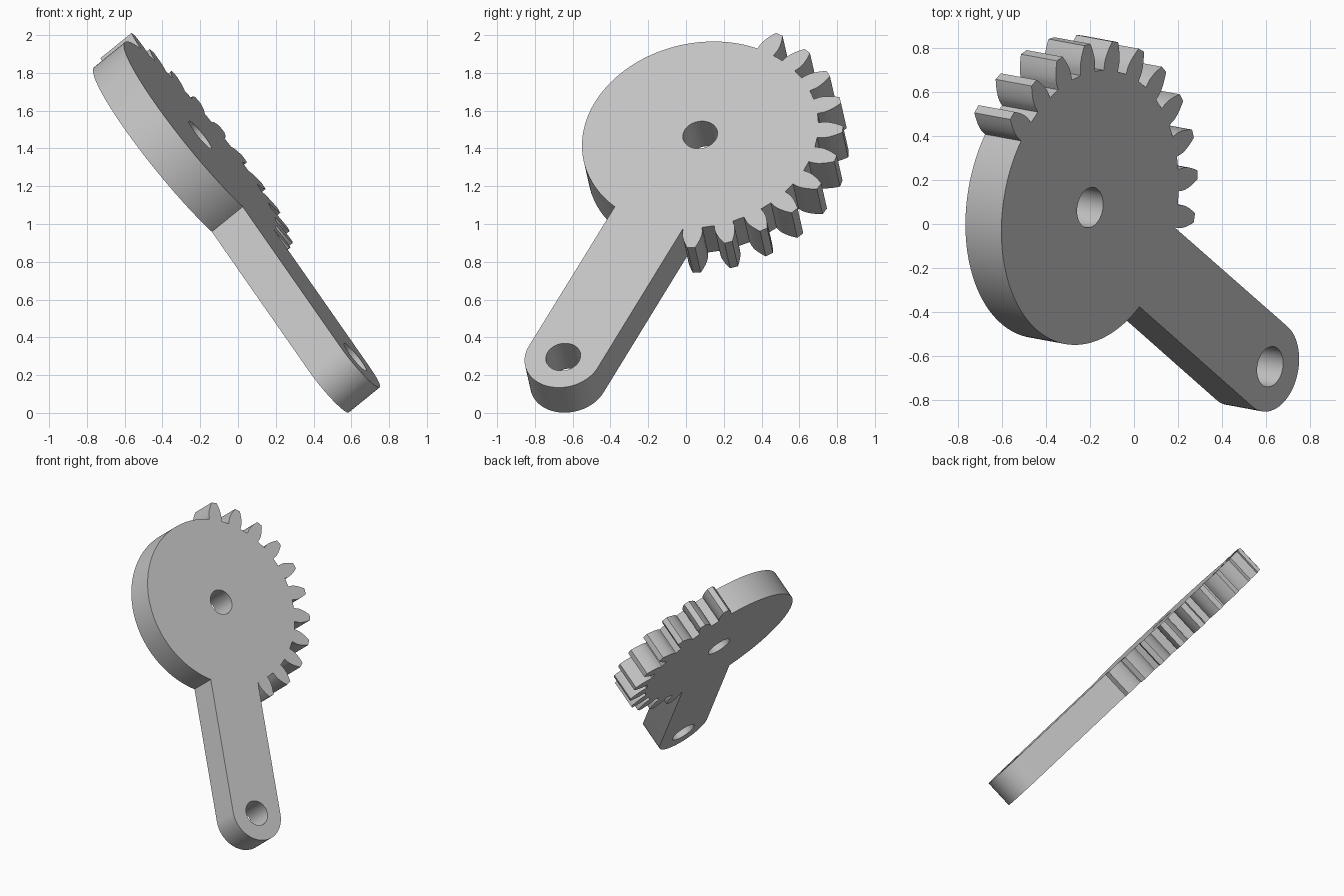
import bpy, bmesh
from math import sin, cos, tan, pi, radians, acos, asin
from mathutils import Vector, Matrix

cube = bpy.data.objects.get("Cube")
if cube:
    bpy.data.objects.remove(cube, do_unlink=True)

# Main dimensions
TEETH, FIRST, COUNT = 24, 23.5, 11
MODULE = 0.0588
PITCH_R = MODULE * TEETH / 2
TIP_R = PITCH_R + MODULE
ROOT_R = PITCH_R - 1.25 * MODULE
BASE_R = PITCH_R * cos(radians(20))
ARM_W, HOLE_R, THICK = 0.207, 0.093, 0.213

# Position of the two holes on the upper face, and that face's normal
hub = Vector((-0.20, 0.075, 1.472))
pivot = Vector((0.62, -0.65, 0.296))
along = (pivot - hub).normalized()
normal = Vector((0.767, -0.14, 0.627))
normal = (normal - along * normal.dot(along)).normalized()
across = normal.cross(along)
ARM_L = (pivot - hub).length


def polar(r, a, cx=0.0):
    return (cx + r * cos(a), r * sin(a))


def arc(r, a0, a1, n, cx=0.0):
    return [polar(r, a0 + (a1 - a0) * i / n, cx) for i in range(n + 1)]


def half_angle(r):
    """Half the angular width of an involute tooth at radius r."""
    t = acos(min(1.0, BASE_R / r))
    p = radians(20)
    return pi / (2 * TEETH) + (tan(p) - p) - (tan(t) - t)


def tooth(centre):
    radii = [ROOT_R] + [BASE_R + (TIP_R - BASE_R) * i / 6 for i in range(7)]
    rise = [polar(r, centre - half_angle(max(r, BASE_R))) for r in radii]
    fall = [polar(r, centre + half_angle(max(r, BASE_R))) for r in reversed(radii)]
    return rise + fall


# Outline: rounded arm end, toothed sector, plain disc rim
outline = arc(ARM_W, -pi / 2, pi / 2, 32, ARM_L)
for k in range(COUNT):
    outline += tooth(radians(FIRST + k * 360 / TEETH))
rim_start = radians(FIRST + (COUNT - 1) * 360 / TEETH) + half_angle(BASE_R)
outline += arc(ROOT_R, rim_start, 2 * pi - asin(ARM_W / ROOT_R), 72)[1:]

# Flat filled curve with two holes, extruded to a plate
curve = bpy.data.curves.new("sector_gear_arm", "CURVE")
curve.dimensions = "2D"
curve.fill_mode = "BOTH"
curve.extrude = THICK / 2
for loop in (outline, arc(HOLE_R, 0, 2 * pi, 48)[:-1], arc(HOLE_R, 0, 2 * pi, 48, ARM_L)[:-1]):
    spline = curve.splines.new("POLY")
    spline.points.add(len(loop) - 1)
    for point, (x, y) in zip(spline.points, loop):
        point.co = (x, y, 0, 1)
    spline.use_cyclic_u = True

gear = bpy.data.objects.new("sector_gear_arm", curve)
bpy.context.collection.objects.link(gear)
bpy.ops.object.select_all(action="DESELECT")
gear.select_set(True)
bpy.context.view_layer.objects.active = gear
bpy.ops.object.convert(target="MESH")
gear = bpy.context.view_layer.objects.active

# Weld the caps to the walls and tilt the plate into place
frame = Matrix((along, across, normal)).transposed().to_4x4()
frame.translation = hub - normal * THICK / 2
bm = bmesh.new()
bm.from_mesh(gear.data)
bmesh.ops.remove_doubles(bm, verts=bm.verts, dist=0.0001)
bmesh.ops.transform(bm, matrix=frame, verts=bm.verts)
bmesh.ops.recalc_face_normals(bm, faces=bm.faces)
bm.to_mesh(gear.data)
bm.free()
bpy.ops.object.shade_smooth_by_angle(angle=radians(25))

# Plain grey metal
grey = bpy.data.materials.new("light_grey")
grey.use_nodes = True
grey.diffuse_color = (0.55, 0.55, 0.55, 1)
grey.node_tree.nodes["Principled BSDF"].inputs["Base Color"].default_value = (0.55, 0.55, 0.55, 1)
gear.data.materials.clear()
gear.data.materials.append(grey)
